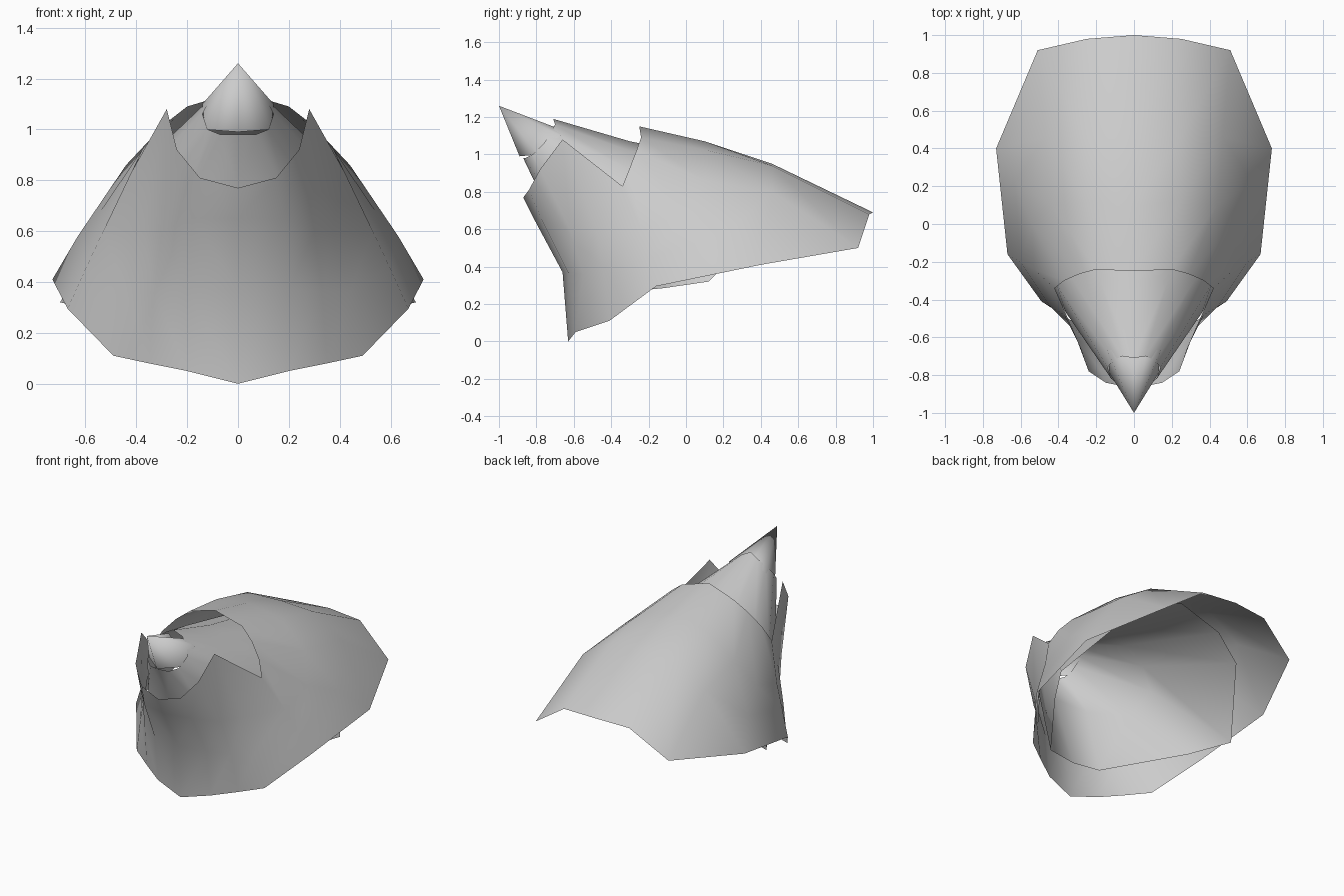
import bpy, bmesh, math
from mathutils import Vector

if "Cube" in bpy.data.objects:
    bpy.data.objects.remove(bpy.data.objects["Cube"])


def half_shell(name, rings):
    """Loft right-half sections (top centre round to front centre), then mirror."""
    bm = bmesh.new()
    rows = [[bm.verts.new(p) for p in ring] for ring in rings]
    for a, b in zip(rows, rows[1:]):
        for i in range(max(len(a), len(b)) - 1):
            if len(a) == 1:
                bm.faces.new((a[0], b[i], b[i + 1]))
            else:
                bm.faces.new((a[i], b[i], b[i + 1], a[i + 1]))
    # mirror across the centre plane and weld the seam
    geom = bm.verts[:] + bm.edges[:] + bm.faces[:]
    dup = bmesh.ops.duplicate(bm, geom=geom)["geom"]
    for v in [g for g in dup if isinstance(g, bmesh.types.BMVert)]:
        v.co.x = -v.co.x
    bmesh.ops.reverse_faces(bm, faces=[g for g in dup if isinstance(g, bmesh.types.BMFace)])
    bmesh.ops.remove_doubles(bm, verts=bm.verts[:], dist=0.0005)
    bmesh.ops.recalc_face_normals(bm, faces=bm.faces[:])
    bm.normal_update()
    mid = sum((v.co for v in bm.verts), Vector()) / len(bm.verts)
    if sum((f.calc_center_median() - mid).dot(f.normal) * f.calc_area() for f in bm.faces) < 0:
        bmesh.ops.reverse_faces(bm, faces=bm.faces[:])
    me = bpy.data.meshes.new(name)
    bm.to_mesh(me)
    bm.free()
    for p in me.polygons:
        p.use_smooth = True
    ob = bpy.data.objects.new(name, me)
    bpy.context.collection.objects.link(ob)
    return ob


# outer shell: notched collar rim, two body sections, hem
half_shell("outer_shell", [
    [(0, -.25, 1.15), (.2, -.24, 1.09), (.29, -.265, 1.02), (.37, -.3, .93), (.42, -.34, .83),
     (.28, -.66, 1.08), (.24, -.78, .92), (.15, -.84, .81), (0, -.87, .77)],
    [(0, .1, 1.07), (.25, .12, 1.02), (.44, .1, .86), (.54, 0, .68), (.53, -.24, .6),
     (.37, -.48, .6), (.30, -.62, .6), (.18, -.77, .65), (0, -.81, .65)],
    [(0, .46, .95), (.25, .46, .94), (.47, .46, .8), (.63, .22, .58), (.60, -.2, .45),
     (.44, -.44, .36), (.33, -.55, .36), (.2, -.63, .37), (0, -.66, .37)],
    [(0, 1, .69), (.25, .98, .68), (.51, .92, .5), (.73, .4, .41), (.67, -.16, .295),
     (.49, -.41, .11), (.35, -.5, .08), (.2, -.59, .05), (0, -.63, 0)],
])

# inner flared cone that fills the collar
half_shell("inner_cone", [
    [(0, -.71, 1.19), (.06, -.70, 1.16), (.11, -.72, 1.12), (.14, -.76, 1.06),
     (.12, -.82, 1.0), (.07, -.86, .98), (0, -.87, .98)],
    [(0, -.3, 1.07), (.18, -.3, 1.02), (.32, -.3, .92), (.41, -.32, .78),
     (.36, -.47, .65), (.2, -.7, .72), (0, -.77, .77)],
    [(0, .47, .92), (.28, .5, .80), (.45, .47, .65), (.70, .12, .32),
     (.55, -.12, .285), (.2, -.58, .24), (0, -.6, .23)],
])

# pointed tip
half_shell("tip", [
    [(0, -1, 1.26)],
    [(0, -.71, 1.12), (.07, -.66, 1.13), (.14, -.67, 1.1), (.13, -.79, 1.0), (0, -.89, .99)],
])
